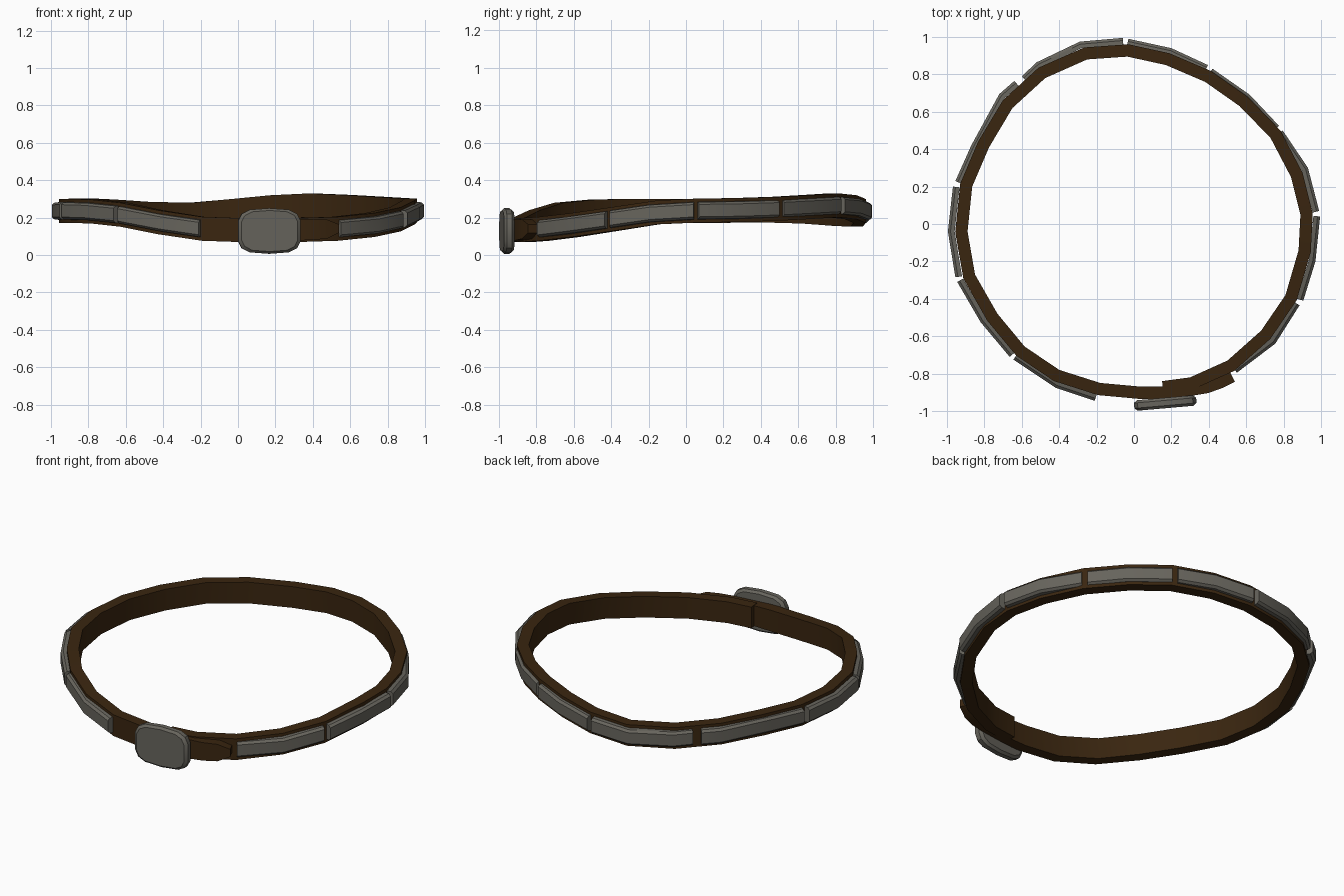
import bpy, bmesh, math
from mathutils import Vector

if "Cube" in bpy.data.objects:
    bpy.data.objects.remove(bpy.data.objects["Cube"])


def material(name, colour):
    m = bpy.data.materials.new(name)
    m.diffuse_color = (*colour, 1)
    m.use_nodes = True
    m.node_tree.nodes["Principled BSDF"].inputs["Base Color"].default_value = m.diffuse_color
    return m


LEATHER = material("dark_leather", (0.042, 0.019, 0.005))
METAL = material("grey_metal", (0.135, 0.128, 0.108))


def finish(name, bm, mat):
    bmesh.ops.recalc_face_normals(bm, faces=bm.faces)
    me = bpy.data.meshes.new(name)
    bm.to_mesh(me)
    bm.free()
    me.materials.append(mat)
    ob = bpy.data.objects.new(name, me)
    bpy.context.collection.objects.link(ob)
    bpy.ops.object.select_all(action='DESELECT')
    ob.select_set(True)
    bpy.context.view_layer.objects.active = ob
    bpy.ops.object.shade_smooth_by_angle(angle=math.radians(30))
    return ob


def skin(bm, rings):
    """Bridge closed rings of equal size and cap both ends."""
    rings = [[bm.verts.new(p) for p in r] for r in rings]
    n = len(rings[0])
    for a, b in zip(rings, rings[1:]):
        for i in range(n):
            j = (i + 1) % n
            bm.faces.new((a[i], a[j], b[j], b[i]))
    bm.faces.new(rings[0])
    bm.faces.new(rings[-1])


def sweep(name, path, section, mat, heights=None):
    """Sweep an (outward, up) section along a counterclockwise path."""
    pts = [Vector(p) for p in path]
    rings = []
    for i, p in enumerate(pts):
        d1 = (pts[i] - pts[i - 1]) if i else (pts[1] - pts[0])
        d2 = (pts[i + 1] - pts[i]) if i < len(pts) - 1 else d1
        t = (d1.xy.normalized() + d2.xy.normalized()).normalized()
        out = Vector((t.y, -t.x, 0))
        h = heights[i] if heights else 1
        rings.append([p + out * o + Vector((0, 0, z * h)) for o, z in section])
    bm = bmesh.new()
    skin(bm, rings)
    return finish(name, bm, mat)


# Strap: inner edge and mid height, from the hidden flap round to the tongue
strap = [
    (0.15, -0.84, .133), (0.30, -0.82, .133), (0.50, -0.73, .14),
    (0.68, -0.57, .16), (0.81, -0.38, .19), (0.88, -0.14, .228),
    (0.89, 0.05, .237), (0.84, 0.25, .24), (0.73, 0.46, .247),
    (0.565, 0.63, .257), (0.38, 0.76, .265), (0.17, 0.85, .255),
    (-0.035, 0.895, .235), (-0.25, 0.88, .215), (-0.475, 0.78, .22),
    (-0.65, 0.62, .232), (-0.775, 0.41, .238), (-0.865, 0.20, .236),
    (-0.89, -0.04, .235), (-0.85, -0.27, .236), (-0.73, -0.48, .232),
    (-0.585, -0.655, .215), (-0.40, -0.78, .175), (-0.18, -0.85, .14),
    (0.04, -0.87, .132), (0.20, -0.87, .132), (0.38, -0.84, .135),
    (0.45, -0.815, .138), (0.51, -0.785, .141)]
taper = [1] * 25 + [.95, .85, .8, .35]
band = [(0, -.064), (.066, -.064), (.066, .064), (0, .064)]
sweep("strap", strap, band, LEATHER, taper)

# Mid height of the strap at any angle
levels = sorted((math.atan2(y, x), z) for x, y, z in strap[2:25])
levels = ([(levels[-1][0] - math.tau, levels[-1][1])] + levels
          + [(levels[0][0] + math.tau, levels[0][1])])


def level(x, y):
    a = math.atan2(y, x)
    for (a0, z0), (a1, z1) in zip(levels, levels[1:]):
        if a0 <= a <= a1:
            return z0 + (z1 - z0) * (a - a0) / (a1 - a0)


# Metal plates: outer edge of each, going counterclockwise
plates = [
    [(0.55, -0.795), (0.755, -0.64), (0.885, -0.435)],
    [(0.905, -0.41), (0.97, -0.20), (0.995, 0.04)],
    [(0.99, 0.07), (0.93, 0.30), (0.795, 0.50)],
    [(0.775, 0.525), (0.62, 0.69), (0.42, 0.83)],
    [(0.395, 0.85), (0.20, 0.94), (-0.03, 0.99)],
    [(-0.06, 0.995), (-0.29, 0.975), (-0.52, 0.865), (-0.60, 0.79)],
    [(-0.64, 0.765), (-0.72, 0.695), (-0.87, 0.42), (-0.955, 0.23)],
    [(-0.968, 0.20), (-0.995, -0.04), (-0.955, -0.285)],
    [(-0.945, -0.31), (-0.82, -0.525), (-0.665, -0.71)],
    [(-0.645, -0.725), (-0.42, -0.875), (-0.21, -0.945)]]
plate_section = [(-.036, -.047), (-.014, -.045), (0, -.033),
                 (0, .033), (-.014, .045), (-.036, .047)]
for k, p in enumerate(plates):
    sweep(f"plate_{k + 1}", [(x, y, level(x, y)) for x, y in p],
          plate_section, METAL)

# Buckle: rounded outline with chamfered front and back rims
quarter = [(.167, .055), (.148, .092), (.105, .114)]
half = quarter + [(0, .122)] + [(-x, z) for x, z in reversed(quarter)]
outline = half + [(-x, -z) for x, z in half]
bm = bmesh.new()
skin(bm, [[(x * s, y, z * s) for x, z in outline]
          for y, s in ((.028, .9), (.014, 1), (-.014, 1), (-.028, .9))])
buckle = finish("buckle", bm, METAL)
buckle.location = (.167, -.957, .128)
buckle.rotation_euler = (0, 0, math.radians(5))
